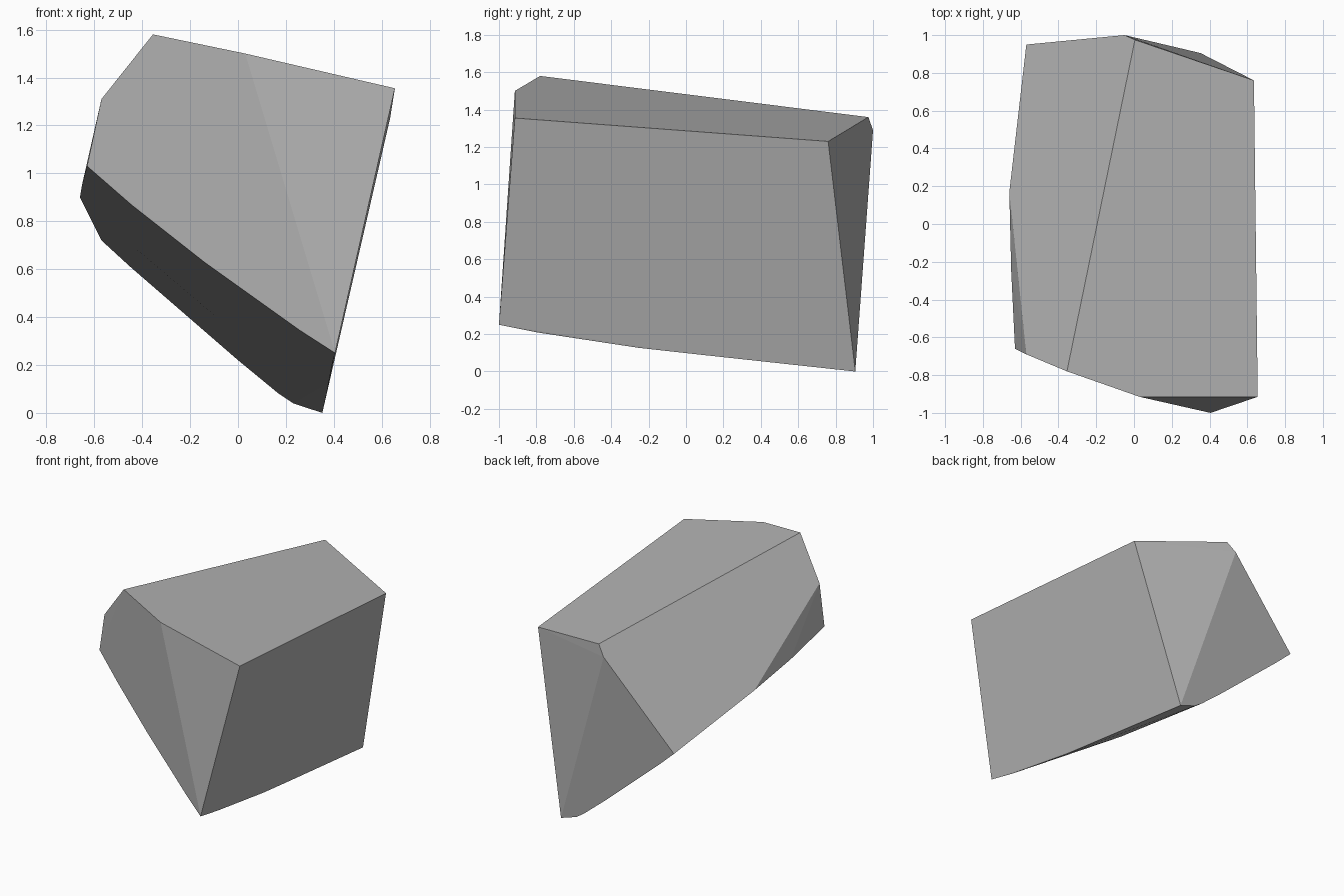
import bpy, bmesh, math

if "Cube" in bpy.data.objects:
    bpy.data.objects.remove(bpy.data.objects["Cube"])

# Sharp corners of the upper, side and back faces
corners = [
    (-0.355, -0.78, 1.58), (0.03, -0.915, 1.50), (0.655, -0.915, 1.355),
    (0.635, 0.76, 1.23), (0.005, 0.975, 1.36), (-0.05, 1.0, 1.29),
    (0.352, 0.905, 0.0), (0.405, -1.0, 0.25), (-0.57, -0.69, 1.31),
    (-0.63, -0.66, 1.03), (-0.66, 0.17, 0.90), (-0.57, 0.95, 0.72),
]


# Each rounded rim point lies on the plane of its side face
def right_rim(y, z):
    return (0.351 + 0.226 * z + 0.005 * y, y, z)


def front_rim(x, z):
    return (x, -0.915 - 0.359 * (x - 0.03) - 0.0397 * (z - 1.5), z)


def back_rim(x, z):
    return (x, 1 + 0.0115 * (x + 0.05) + 0.077 * (z - 1.29), z)


rim = [right_rim(*p) for p in [(-0.79, 0.208), (-0.25, 0.126), (0.02, 0.096)]]
rim += [front_rim(*p) for p in [(-0.443, 0.867), (-0.14, 0.629), (0.256, 0.346)]]
rim += [back_rim(*p) for p in [(0.23, 0.04), (0.17, 0.08), (0.0, 0.22), (-0.45, 0.61)]]
rim += [(-0.65, -0.25, 0.957)]

# Shallow bulge of the hidden underside
bulge = [(-0.09, 0.04, 0.40), (-0.05, -0.45, 0.49), (-0.42, 0.10, 0.68), (0.2, 0.1, 0.17)]

# Rock: convex chunk through all the points
bm = bmesh.new()
for p in corners + rim + bulge:
    bm.verts.new(p)
res = bmesh.ops.convex_hull(bm, input=bm.verts[:])
loose = [v for v in bm.verts if not v.link_faces]
bmesh.ops.delete(bm, geom=loose, context='VERTS')
bmesh.ops.dissolve_limit(bm, angle_limit=math.radians(1.0),
                         verts=bm.verts[:], edges=bm.edges[:])
bmesh.ops.recalc_face_normals(bm, faces=bm.faces[:])
mesh = bpy.data.meshes.new("rock")
bm.to_mesh(mesh)
bm.free()

# Plain grey stone
stone = bpy.data.materials.new("stone_grey")
stone.diffuse_color = (0.45, 0.45, 0.45, 1)
stone.use_nodes = True
stone.node_tree.nodes["Principled BSDF"].inputs["Base Color"].default_value = stone.diffuse_color
mesh.materials.append(stone)
rock = bpy.data.objects.new("rock", mesh)
bpy.context.collection.objects.link(rock)
